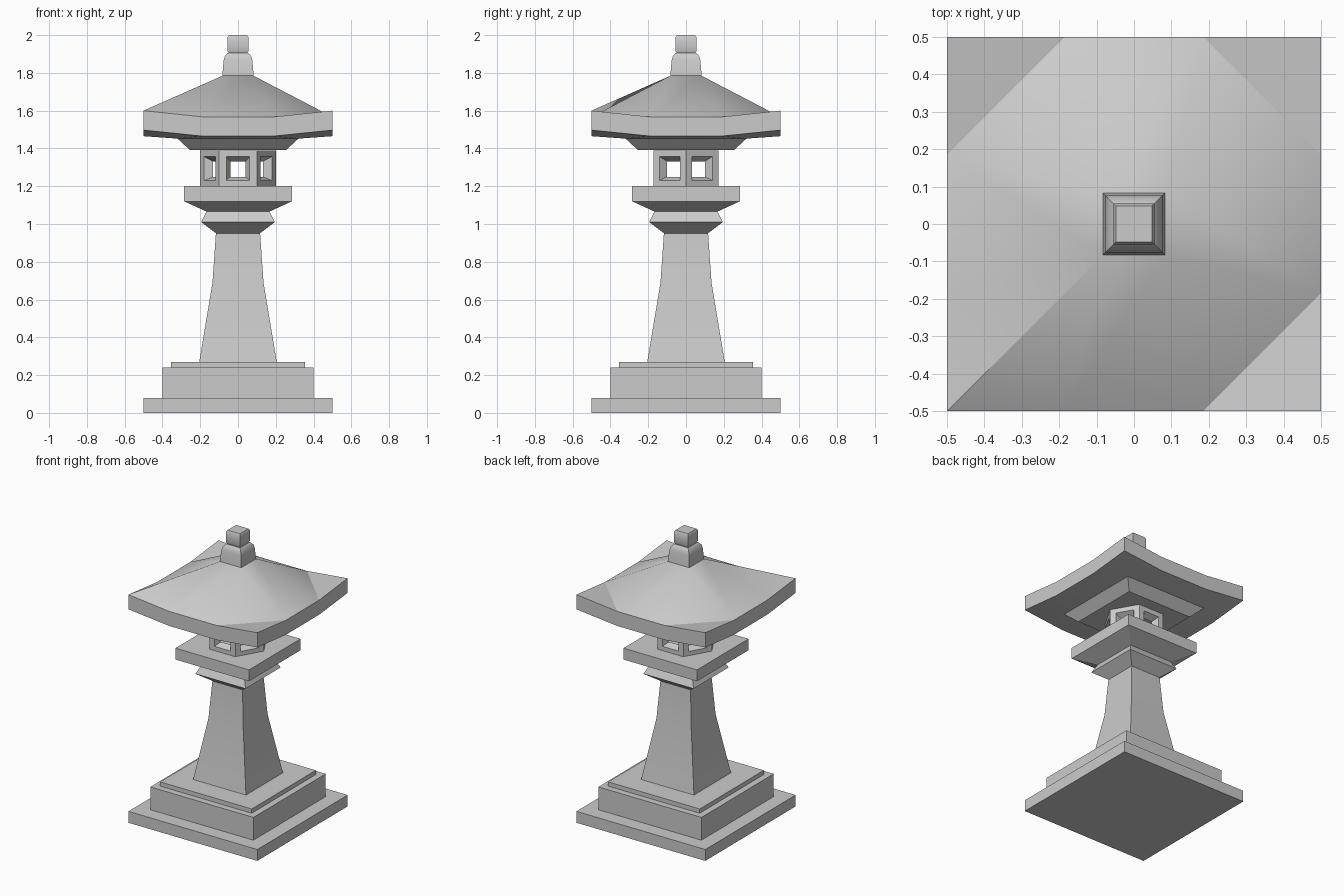
import bpy, bmesh, math
from mathutils import Matrix, Vector

if "Cube" in bpy.data.objects:
    bpy.data.objects.remove(bpy.data.objects["Cube"])


def finish(bm, name, smooth=None):
    bmesh.ops.remove_doubles(bm, verts=bm.verts, dist=1e-5)
    bmesh.ops.recalc_face_normals(bm, faces=bm.faces)
    me = bpy.data.meshes.new(name)
    bm.to_mesh(me)
    bm.free()
    ob = bpy.data.objects.new(name, me)
    bpy.context.collection.objects.link(ob)
    if smooth:
        bpy.ops.object.select_all(action='DESELECT')
        ob.select_set(True)
        bpy.context.view_layer.objects.active = ob
        bpy.ops.object.shade_smooth_by_angle(angle=math.radians(smooth))
    return ob


def bridge(bm, a, b):
    n = len(a)
    return [bm.faces.new((a[i], a[(i + 1) % n], b[(i + 1) % n], b[i])) for i in range(n)]


def square(bm, half, z):
    return [bm.verts.new((x * half, y * half, z))
            for x, y in ((-1, -1), (1, -1), (1, 1), (-1, 1))]


def square_loft(name, profile, smooth=None):
    """Closed square solid through (half width, z) steps."""
    bm = bmesh.new()
    rings = [square(bm, h, z) for h, z in profile]
    for a, b in zip(rings, rings[1:]):
        bridge(bm, a, b)
    bm.faces.new(rings[0])
    bm.faces.new(rings[-1])
    return finish(bm, name, smooth)


# Stepped base, tapered pillar, collar and platform
square_loft("base_slab", [(.5, 0), (.5, .08)])
square_loft("base_block", [(.4, .08), (.4, .24)])
square_loft("base_step", [(.355, .24), (.355, .27)])
square_loft("pillar", [(.205, .27), (.135, .69), (.117, .95)], 30)
square_loft("collar", [(.115, .95), (.195, 1.01), (.167, 1.065)])
square_loft("platform", [(.165, 1.065), (.285, 1.12), (.285, 1.2)])

# Hexagonal light chamber: six hollow-walled panels with tapered windows
bm = bmesh.new()
APO, DEPTH = .1732, .045
inner = (APO - DEPTH) * math.tan(math.pi / 6)
# (half width, bottom, top, distance from axis)
steps = [(.1, 1.2, 1.39, APO), (.062, 1.23, 1.357, APO),
         (.041, 1.25, 1.332, APO - DEPTH), (inner, 1.2, 1.39, APO - DEPTH)]
for k in range(6):
    rot = Matrix.Rotation(k * math.pi / 3, 3, 'Z')
    rings = [[bm.verts.new(rot @ Vector((x, -d, z)))
              for x, z in ((-w, lo), (w, lo), (w, hi), (-w, hi))]
             for w, lo, hi, d in steps]
    for a, b in zip(rings, rings[1:]):
        bridge(bm, a, b)
finish(bm, "light_chamber")

# Bracket under the roof
square_loft("roof_bracket", [(.255, 1.392), (.32, 1.452)])

# Roof: sagging eaves with raised corners
bm = bmesh.new()
M = .185


def eave(z_mid, z_corner):
    ring = []
    for k in range(4):
        rot = Matrix.Rotation(k * math.pi / 2, 3, 'Z')
        for p in ((-.5, -.5, z_corner), (-M, -.5, z_mid), (M, -.5, z_mid)):
            ring.append(bm.verts.new(rot @ Vector(p)))
    return ring


upper, lower = eave(1.567, 1.6), eave(1.465, 1.497)
bridge(bm, upper, lower)
for ring, cap in ((upper, square(bm, .082, 1.785)), (lower, square(bm, .32, 1.452))):
    for k in range(4):
        prev, corner, nxt = ring[3 * k - 1], ring[3 * k], ring[3 * k + 1]
        bm.faces.new((nxt, ring[3 * k + 2], cap[(k + 1) % 4], cap[k]))
        if k == 0 or ring is lower:
            # crease along the ridge
            bm.faces.new((prev, corner, cap[k]))
            bm.faces.new((corner, nxt, cap[k]))
        else:
            # crease across the corner
            bm.faces.new((prev, nxt, cap[k]))
            bm.faces.new((prev, corner, nxt))
    bm.faces.new(cap)
finish(bm, "roof", 35)

# Finial
square_loft("finial_base", [(.083, 1.785), (.076, 1.865), (.07, 1.888), (.054, 1.905)], 40)
square_loft("finial_top", [(.049, 1.905), (.055, 1.915), (.055, 1.988), (.048, 2.0)], 50)
